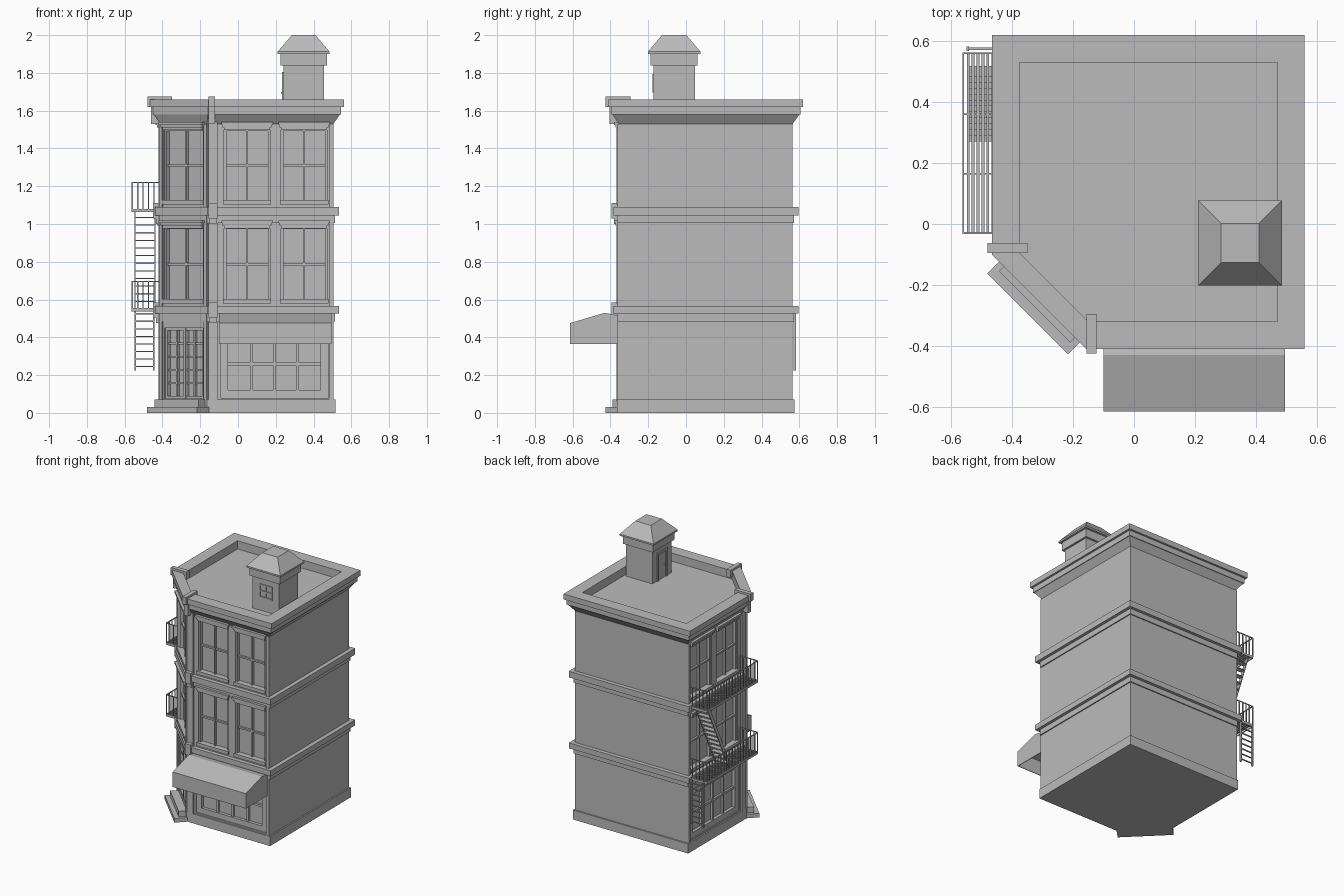
import bpy, bmesh
from math import radians, atan2
from mathutils import Matrix, Vector

cube = bpy.data.objects.get("Cube")
if cube:
    bpy.data.objects.remove(cube, do_unlink=True)

stone = bpy.data.materials.new("light grey")
stone.use_nodes = True
GREY = (0.5, 0.5, 0.5, 1)
stone.diffuse_color = GREY
stone.node_tree.nodes["Principled BSDF"].inputs["Base Color"].default_value = GREY

parts = {}


def box(part, frame, u0, u1, d0, d1, z0, z1):
    """Box in wall space: u runs along the wall, d points out of it, z is up."""
    bm = parts.setdefault(part, bmesh.new())
    middle = Vector((u0 + u1, -d0 - d1, z0 + z1)) / 2
    size = Matrix.Diagonal((abs(u1 - u0), abs(d1 - d0), abs(z1 - z0), 1))
    bmesh.ops.create_cube(bm, size=1, matrix=frame @ Matrix.Translation(middle) @ size)


def make_object(name, bm):
    bmesh.ops.recalc_face_normals(bm, faces=bm.faces)
    mesh = bpy.data.meshes.new(name)
    bm.to_mesh(mesh)
    bm.free()
    mesh.materials.append(stone)
    obj = bpy.data.objects.new(name, mesh)
    bpy.context.collection.objects.link(obj)
    return obj


def offset_plan(plan, amount, weights):
    """Move every edge of a counterclockwise plan outwards, with mitred corners."""
    lines = []
    for i, p in enumerate(plan):
        a, b = Vector(p), Vector(plan[(i + 1) % len(plan)])
        n = Vector((b.y - a.y, a.x - b.x)).normalized()
        lines.append((n, n.dot(a) + amount * (weights[i] if amount > 0 else 1)))
    result = []
    for i in range(len(plan)):
        (n, c), (m, e) = lines[i - 1], lines[i]
        det = n.x * m.y - n.y * m.x
        result.append(((c * m.y - e * n.y) / det, (n.x * e - m.x * c) / det))
    return result


def loft(name, plan, profile, weights):
    """Sweep a profile of (offset, height) around a plan and cap both ends."""
    bm = bmesh.new()
    rings = [[bm.verts.new((x, y, z)) for x, y in offset_plan(plan, o, weights)]
             for o, z in profile]
    count = len(plan)
    for low, high in zip(rings, rings[1:]):
        for i in range(count):
            j = (i + 1) % count
            bm.faces.new((low[i], low[j], high[j], high[i]))
    bm.faces.new(rings[0][::-1])
    bm.faces.new(rings[-1])
    return make_object(name, bm)


def wall_frame(x, y, degrees):
    return Matrix.Translation((x, y, 0)) @ Matrix.Rotation(radians(degrees), 4, 'Z')


FRONT = wall_frame(0.17, -0.355, 0)
CORNER = wall_frame(-0.287, -0.233, -45)
SIDE = wall_frame(-0.41, 0.23, -90)
WORLD = Matrix.Scale(-1, 4, (0, 1, 0))  # makes d run along +y

# Main walls with base, string courses, cornice, parapet and sunken roof
plan = [(-0.41, 0.565), (-0.41, -0.11), (-0.165, -0.355), (0.505, -0.355), (0.505, 0.565)]
profile = [(.01, 0), (.01, .07), (0, .07), (0, .485), (.008, .485), (.008, .525),
           (.03, .525), (.03, .565), (0, .565), (0, 1.005), (.008, 1.005), (.008, 1.045),
           (.03, 1.045), (.03, 1.09), (0, 1.09), (0, 1.53), (.035, 1.58), (.04, 1.58),
           (.04, 1.62), (.055, 1.62), (.055, 1.66), (-.035, 1.66), (-.035, 1.6)]
walls = loft("walls", plan, profile, [1, 0.6, 1, 1, 1])

DEEP = -0.03


def glazing(part, frame, u, half, z0, z1, cols, rows, rim, bar=0.008):
    """Recess in the wall with a rim and a grid of bars."""
    box("recess_cutter", frame, u - half, u + half, DEEP, 0.06, z0, z1)
    for s in (-1, 1):
        box(part, frame, u + s * half, u + s * (half - rim), DEEP, -0.008, z0, z1)
    box(part, frame, u - half, u + half, DEEP, -0.008, z0, z0 + rim)
    box(part, frame, u - half, u + half, DEEP, -0.008, z1 - rim, z1)
    wide, tall = 2 * (half - rim), z1 - z0 - 2 * rim
    for i in range(1, cols):
        c = u - half + rim + wide * i / cols
        box(part, frame, c - bar, c + bar, DEEP, -0.014, z0, z1)
    for i in range(1, rows):
        c = z0 + rim + tall * i / rows
        box(part, frame, u - half, u + half, DEEP, -0.016, c - bar, c + bar)


def upper_window(frame, u, half, z0, z1):
    glazing("window_frames", frame, u, half, z0, z1, 2, 2, 0.012, 0.006)
    box("window_sills", frame, u - half - .006, u + half + .006, -.02, .012, z0 - .012, z0 + .012)
    # Stepped hood over the window
    for i, grow in enumerate((0, 0.007, 0.014)):
        low = z1 - 0.008 + i * 0.014
        box("window_hoods", frame, u - half - grow, u + half + grow,
            DEEP, 0.012 + grow, low, low + 0.014)


# Upper storey windows on the front, the cut corner and the side
for z0, z1 in ((0.59, 0.985), (1.115, 1.505)):
    for frame, s in ((FRONT, 1), (SIDE, -1)):
        for u in (-0.122, 0.18):
            upper_window(frame, s * u, 0.122, z0, z1)
    upper_window(CORNER, 0, 0.148, z0, z1)

# Shop windows and the paned corner doors
glazing("shop_windows", FRONT, 0.023, 0.285, 0.08, 0.44, 4, 2, 0.04)
glazing("shop_windows", SIDE, -0.023, 0.285, 0.08, 0.44, 4, 2, 0.04)
glazing("corner_doors", CORNER, 0, 0.145, 0.075, 0.45, 4, 5, 0.014, 0.005)
box("corner_doors", CORNER, -0.008, 0.008, DEEP, -0.006, 0.075, 0.45)

# Entrance steps
box("entrance_steps", CORNER, -0.187, 0.187, -0.01, 0.088, 0, 0.03)
box("entrance_steps", CORNER, -0.165, 0.165, -0.01, 0.055, 0.03, 0.07)

# Pilasters and brackets beside the cut corner
for frame, s in ((FRONT, 1), (SIDE, -1)):
    box("pilasters", frame, s * -.325, s * -.278, -.01, .012, .06, 1.54)
    box("pilasters", frame, s * .312, s * .335, -.01, .008, .06, 1.53)
    for low, high in ((0.475, 0.585), (1.0, 1.11)):
        box("brackets", frame, s * -.325, s * -.278, 0, .04, low + .03, high)
        box("brackets", frame, s * -.32, s * -.283, 0, .025, low, low + .04)
    box("brackets", frame, s * -.325, s * -.293, 0, .05, 1.53, 1.63)
    box("brackets", frame, s * -.325, s * -.293, -.06, .07, 1.62, 1.675)
for s in (-1, 1):
    box("pilasters", CORNER, s * 0.177, s * 0.157, -.01, .008, .06, 1.53)

# Hollow shop awning
bm = bmesh.new()
outline = [(-.355, .365), (-.355, .515), (-.43, .53), (-.615, .475), (-.615, .365)]
ends = [[bm.verts.new((x, y, z)) for y, z in outline] for x in (-0.1, 0.495)]
for end in ends:
    bm.faces.new(end)
for i in range(1, 4):
    bm.faces.new((ends[0][i], ends[0][i + 1], ends[1][i + 1], ends[1][i]))
awning = make_object("awning", bm)
shell = awning.modifiers.new("thickness", 'SOLIDIFY')
shell.thickness = 0.006
shell.offset = -1

# Roof hut with hipped cap, window and door
hut_plan = [(0.24, -0.172), (0.455, -0.172), (0.455, 0.047), (0.24, 0.047)]
loft("roof_hut", hut_plan, [(0, 1.59), (0, 1.84), (.015, 1.84), (.015, 1.9), (.03, 1.9),
                            (.03, 1.912), (-.045, 2)], [1] * 4)
hut_front = wall_frame(0.3475, -0.172, 0)
for u in (-0.05, 0, 0.05):
    box("hut_window", hut_front, u - .005, u + .005, -.01, .006, 1.7, 1.79)
for z in (1.7, 1.745, 1.79):
    box("hut_window", hut_front, -.055, .055, -.01, .006, z - .005, z + .005)
hut_side = wall_frame(0.24, -0.0625, -90)
for u in (-0.05, 0.05):
    box("hut_door", hut_side, u - .008, u + .008, -.01, .008, 1.6, 1.8)
box("hut_door", hut_side, -.058, .058, -.01, .008, 1.79, 1.806)
box("hut_door", hut_side, .025, .033, 0, .012, 1.69, 1.7)

# Fire escape platforms with slats and railings
LEFT, WALL, NEAR, FAR, ROD = -0.56, -0.415, -0.03, 0.56, 0.003
for z in (0.55, 1.075):
    for x in (LEFT, WALL):
        box("fire_platforms", WORLD, x - ROD, x + ROD, NEAR, FAR, z - .012, z + .005)
    for y in (NEAR, 0.165, 0.36, FAR):
        box("fire_platforms", WORLD, LEFT, WALL, y - ROD, y + ROD, z - .012, z + .005)
    for i in range(1, 9):
        x = LEFT + (WALL - LEFT) * i / 9
        box("fire_platforms", WORLD, x - .0045, x + .0045, NEAR, FAR, z - ROD, z + ROD)
    top = z + 0.145
    box("fire_railings", WORLD, LEFT - ROD, LEFT + ROD, NEAR, FAR, top - ROD, top + ROD)
    for i in range(19):
        y = NEAR + (FAR - NEAR) * i / 18
        box("fire_railings", WORLD, LEFT - ROD, LEFT + ROD, y - ROD, y + ROD, z, top)
    for y in (NEAR, FAR):
        box("fire_railings", WORLD, LEFT, WALL, y - ROD, y + ROD, top - ROD, top + ROD)
        for i in range(1, 6):
            x = LEFT + (WALL - LEFT) * i / 5
            box("fire_railings", WORLD, x - ROD, x + ROD, y - ROD, y + ROD, z, top)

# Sloping stair between the platforms
start, finish = Vector((0, 0.27, 0.55)), Vector((0, 0.52, 1.075))
run = finish - start
tilt = Matrix.Translation(start) @ Matrix.Rotation(atan2(run.z, run.y), 4, 'X') @ WORLD
for x in (-0.545, -0.44):
    box("fire_stair", tilt, x - ROD, x + ROD, 0, run.length, -.012, .012)
for i in range(1, 13):
    p = start + run * i / 13
    box("fire_stair", WORLD, -.545, -.44, p.y - .018, p.y + .018, p.z - ROD, p.z + ROD)

# Drop ladder at the back end
for x in (-0.545, -0.445):
    box("drop_ladder", WORLD, x - .004, x + .004, 0.568, 0.582, 0.225, 0.55)
for i in range(8):
    z = 0.245 + i * 0.04
    box("drop_ladder", WORLD, -.545, -.445, .571, .579, z - ROD, z + ROD)

objects = {name: make_object(name, bm) for name, bm in parts.items()}

# Sink the window and door recesses into the walls
cutter = objects["recess_cutter"]
cutter.hide_render = True
cut = walls.modifiers.new("recesses", 'BOOLEAN')
cut.operation = 'DIFFERENCE'
cut.solver = 'EXACT'
cut.object = cutter
bpy.context.view_layer.objects.active = walls
bpy.ops.object.modifier_apply(modifier=cut.name)
bpy.data.objects.remove(cutter, do_unlink=True)
